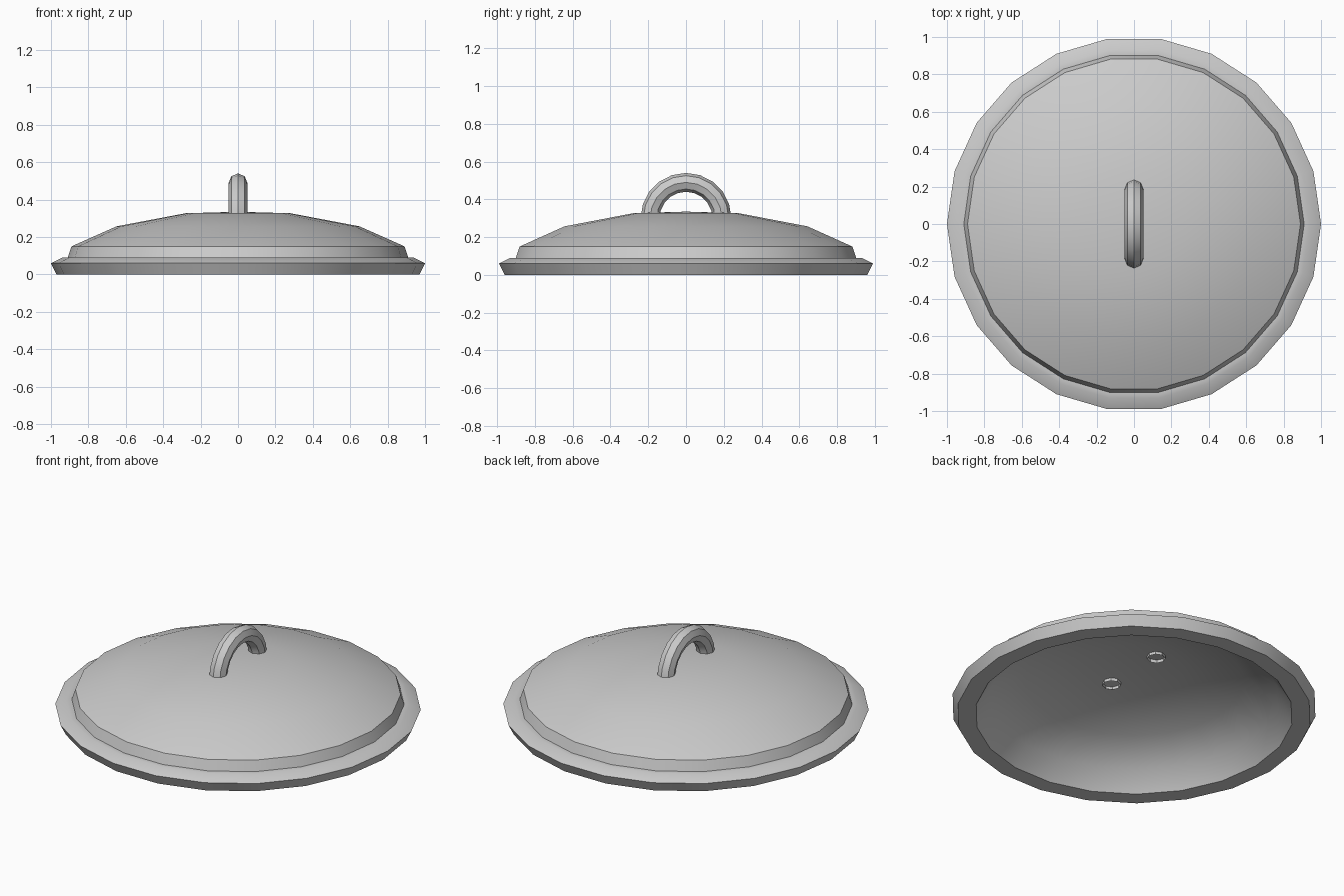
import bpy, bmesh, math
from mathutils import Vector

if "Cube" in bpy.data.objects:
    bpy.data.objects.remove(bpy.data.objects["Cube"])

SIDES = 22


def finish(bm, name):
    mesh = bpy.data.meshes.new(name)
    bm.to_mesh(mesh)
    bm.free()
    ob = bpy.data.objects.new(name, mesh)
    bpy.context.collection.objects.link(ob)
    bpy.ops.object.select_all(action='DESELECT')
    ob.select_set(True)
    bpy.context.view_layer.objects.active = ob
    bpy.ops.object.shade_smooth_by_angle(angle=math.radians(32))
    return ob


def bridge(bm, a, b):
    n = len(a)
    for i in range(n):
        j = (i + 1) % n
        bm.faces.new((a[i], a[j], b[j], b[i]))


def lathe(name, profile, sides):
    # profile starts and ends on the axis
    bm = bmesh.new()
    start = bm.verts.new((0, 0, profile[0][1]))
    end = bm.verts.new((0, 0, profile[-1][1]))
    rings = []
    for r, z in profile[1:-1]:
        rings.append([bm.verts.new((r * math.cos(2 * math.pi * i / sides),
                                    r * math.sin(2 * math.pi * i / sides), z))
                      for i in range(sides)])
    for a, b in zip(rings, rings[1:]):
        bridge(bm, a, b)
    for i in range(sides):
        j = (i + 1) % sides
        bm.faces.new((start, rings[0][j], rings[0][i]))
        bm.faces.new((end, rings[-1][i], rings[-1][j]))
    bmesh.ops.recalc_face_normals(bm, faces=bm.faces)
    return finish(bm, name)


def tube(name, path, radius, sides):
    # open-ended tube along a path in the YZ plane
    bm = bmesh.new()
    rings = []
    for k, p in enumerate(path):
        t = (path[min(k + 1, len(path) - 1)] - path[max(k - 1, 0)]).normalized()
        side = Vector((1, 0, 0))
        up = t.cross(side)
        rings.append([bm.verts.new(p + radius * (side * math.cos(2 * math.pi * i / sides)
                                                 + up * math.sin(2 * math.pi * i / sides)))
                      for i in range(sides)])
    for a, b in zip(rings, rings[1:]):
        bridge(bm, a, b)
    bmesh.ops.recalc_face_normals(bm, faces=bm.faces)
    return finish(bm, name)


# Lid shell: inner dome, flat underside, stepped rim, outer dome
lathe("lid", [(0, 0.295), (0.28, 0.285), (0.60, 0.215), (0.79, 0.115), (0.87, 0),
              (0.97, 0), (1.0, 0.06), (0.94, 0.09), (0.91, 0.09), (0.89, 0.15),
              (0.65, 0.257), (0.28, 0.327), (0, 0.335)], SIDES)

# Arched handle whose feet pass through the dome
STEPS = 10
arc = [Vector((0, 0.19 * math.cos(math.pi * i / STEPS), 0.30 + 0.19 * math.sin(math.pi * i / STEPS)))
       for i in range(STEPS + 1)]
path = [Vector((0, 0.19, 0.27))] + arc + [Vector((0, -0.19, 0.27))]
tube("handle", path, 0.05, 8)
